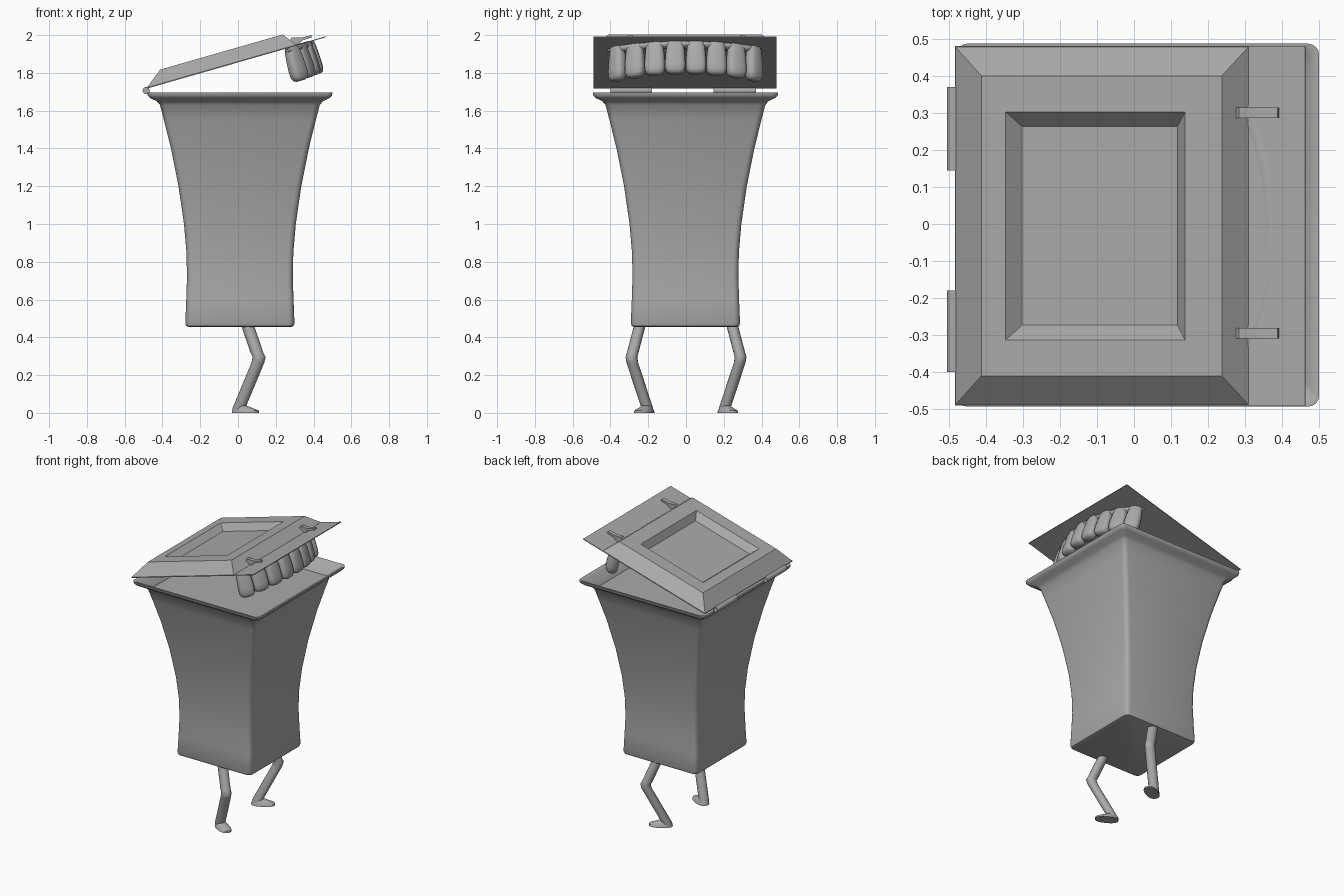
import bpy
import bmesh
import math
from mathutils import Matrix, Vector

cube = bpy.data.objects.get("Cube")
if cube:
    bpy.data.objects.remove(cube, do_unlink=True)

grey = bpy.data.materials.new("plain_grey")
grey.use_nodes = True
GREY = (0.4, 0.4, 0.4, 1)
grey.diffuse_color = GREY
grey.node_tree.nodes["Principled BSDF"].inputs["Base Color"].default_value = GREY


def loft(name, rings, matrix=Matrix(), smooth=None):
    """Skin a stack of equal-length point rings and cap both ends."""
    bm = bmesh.new()
    rows = [[bm.verts.new(matrix @ Vector(p)) for p in ring] for ring in rings]
    n = len(rows[0])
    for a, b in zip(rows, rows[1:]):
        for i in range(n):
            j = (i + 1) % n
            bm.faces.new((a[i], a[j], b[j], b[i]))
    bm.faces.new(rows[0][::-1])
    bm.faces.new(rows[-1])
    bmesh.ops.recalc_face_normals(bm, faces=bm.faces)
    mesh = bpy.data.meshes.new(name)
    bm.to_mesh(mesh)
    bm.free()
    mesh.materials.append(grey)
    obj = bpy.data.objects.new(name, mesh)
    bpy.context.collection.objects.link(obj)
    if smooth:
        bpy.ops.object.select_all(action="DESELECT")
        obj.select_set(True)
        bpy.context.view_layer.objects.active = obj
        bpy.ops.object.shade_smooth_by_angle(angle=math.radians(smooth))
    return obj


def rounded_square(half, z, radius=0.03, steps=4):
    pts = []
    for k in range(4):
        mid = math.radians(45 + 90 * k)
        cx = math.copysign(half - radius, math.cos(mid))
        cy = math.copysign(half - radius, math.sin(mid))
        for s in range(steps + 1):
            a = math.radians(90 * k + 90 * s / steps)
            pts.append((cx + radius * math.cos(a), cy + radius * math.sin(a), z))
    return pts


def oval(cx, cy, z, rx, ry, n=16, power=1.0):
    pts = []
    for i in range(n):
        c, s = math.cos(2 * math.pi * i / n), math.sin(2 * math.pi * i / n)
        pts.append((cx + rx * math.copysign(abs(c) ** power, c),
                    cy + ry * math.copysign(abs(s) ** power, s), z))
    return pts


def rect(u0, u1, v0, v1, h):
    return [(u0, v0, h), (u1, v0, h), (u1, v1, h), (u0, v1, h)]


# Flared bin with rolled rim and shallow filled top
profile = [(0.27, 0.455), (0.284, 0.46), (0.289, 0.475), (0.284, 0.6), (0.28, 0.72),
           (0.283, 0.85), (0.296, 1.0), (0.325, 1.2), (0.365, 1.4), (0.402, 1.55),
           (0.423, 1.63), (0.44, 1.65), (0.475, 1.667), (0.488, 1.68), (0.49, 1.695),
           (0.478, 1.695), (0.465, 1.68), (0.43, 1.655), (0.412, 1.625)]
loft("bin_body", [rounded_square(h, z) for h, z in profile],
     Matrix.Translation((0.01, -0.003, 0)), smooth=50)

# Open lid: thin plate, raised panel with a sunken centre
tilt = Matrix.Translation((-0.482, -0.005, 1.717)) @ Matrix.Rotation(math.radians(-16), 4, "Y")
loft("lid_plate", [rect(0, 0.983, -0.485, 0.485, h) for h in (0, 0.005)], tilt)
loft("lid_panel", [rect(0, 0.825, -0.484, 0.484, 0.004),
                   rect(0.095, 0.77, -0.405, 0.405, 0.077),
                   rect(0.163, 0.667, -0.308, 0.308, 0.077),
                   rect(0.197, 0.633, -0.268, 0.268, 0.033)], tilt)

# Hooked clasps bridging the panel slope and the front flap
hook = [(0.79, 0.03), (0.81, 0.048), (0.86, 0.034), (0.914, 0.032),
        (0.914, 0.02), (0.86, 0.018), (0.83, 0.0)]
for side, y in (("left", 0.305), ("right", -0.29)):
    loft("clasp_" + side, [[(u, y + d, h) for u, h in hook] for d in (-0.014, 0.014)], tilt)

# Hinge barrels
lie_along_y = Matrix.Rotation(math.radians(-90), 4, "X")
for side, y0, y1 in (("left", 0.145, 0.37), ("right", -0.4, -0.18)):
    loft("hinge_" + side, [oval(0, 0, z, 0.019, 0.019) for z in (y0, y1)],
         Matrix.Translation((-0.486, 0, 1.706)) @ lie_along_y, smooth=40)

# Arched row of teeth hanging square to the lid
tooth_shape = [(0, 0.7), (0.15, 0.85), (0.4, 0.94), (0.7, 1.0), (0.87, 0.96),
               (0.96, 0.78), (1.0, 0.45)]
for i, y in enumerate((0.055, 0.163, 0.268, 0.362)):
    for side in (1, -1):
        arch = (y / 0.362) ** 2
        u = 0.895 - 0.1 * arch
        length = 0.175 + 0.01 * arch
        half_width = 0.055 if i < 3 else 0.052
        yaw = math.radians(side * 48 * arch)
        place = tilt @ Matrix.Translation((u, side * y + 0.003, 0)) @ Matrix.Rotation(yaw, 4, "Z")
        rings = [oval(0, 0, -length * t, 0.036 * w, half_width * w, 20, 0.7)
                 for t, w in tooth_shape]
        loft(f"tooth_{'left' if side > 0 else 'right'}_{i + 1}", rings, place, smooth=60)

# Gum ridge along the tooth roots
path = [(0.885 - 0.115 * (v / 0.41) ** 2, v) for v in [0.41 * k / 8 for k in range(-8, 9)]]
gum = []
for k, (u, v) in enumerate(path):
    r = 0.032 if 0 < k < len(path) - 1 else 0.01
    gum.append([(u + r * math.cos(a), v, -0.012 + 0.6 * r * math.sin(a))
                for a in [math.pi * s / 5 for s in range(10)]])
loft("gum", gum, tilt, smooth=60)

# Bent legs and splayed feet
for side, s in (("left", 1), ("right", -1)):
    joints = [(0.045, 0.24, 0.48), (0.1, 0.282, 0.32), (0.112, 0.289, 0.295),
              (0.105, 0.284, 0.265), (0.005, 0.205, 0.025), (0.003, 0.203, 0.0)]
    loft("leg_" + side, [oval(x, s * y, z, 0.034, 0.031) for x, y, z in joints], smooth=50)
    turn = Matrix.Translation((0, s * 0.2, 0)) @ Matrix.Rotation(math.radians(s * 28), 4, "Z")
    loft("foot_" + side, [oval(0.045, 0, 0, 0.077, 0.042, power=0.85),
                          oval(0.045, 0, 0.012, 0.075, 0.04, power=0.85),
                          oval(0.028, 0, 0.028, 0.05, 0.03),
                          oval(0.012, 0, 0.042, 0.028, 0.022)], turn, smooth=45)
